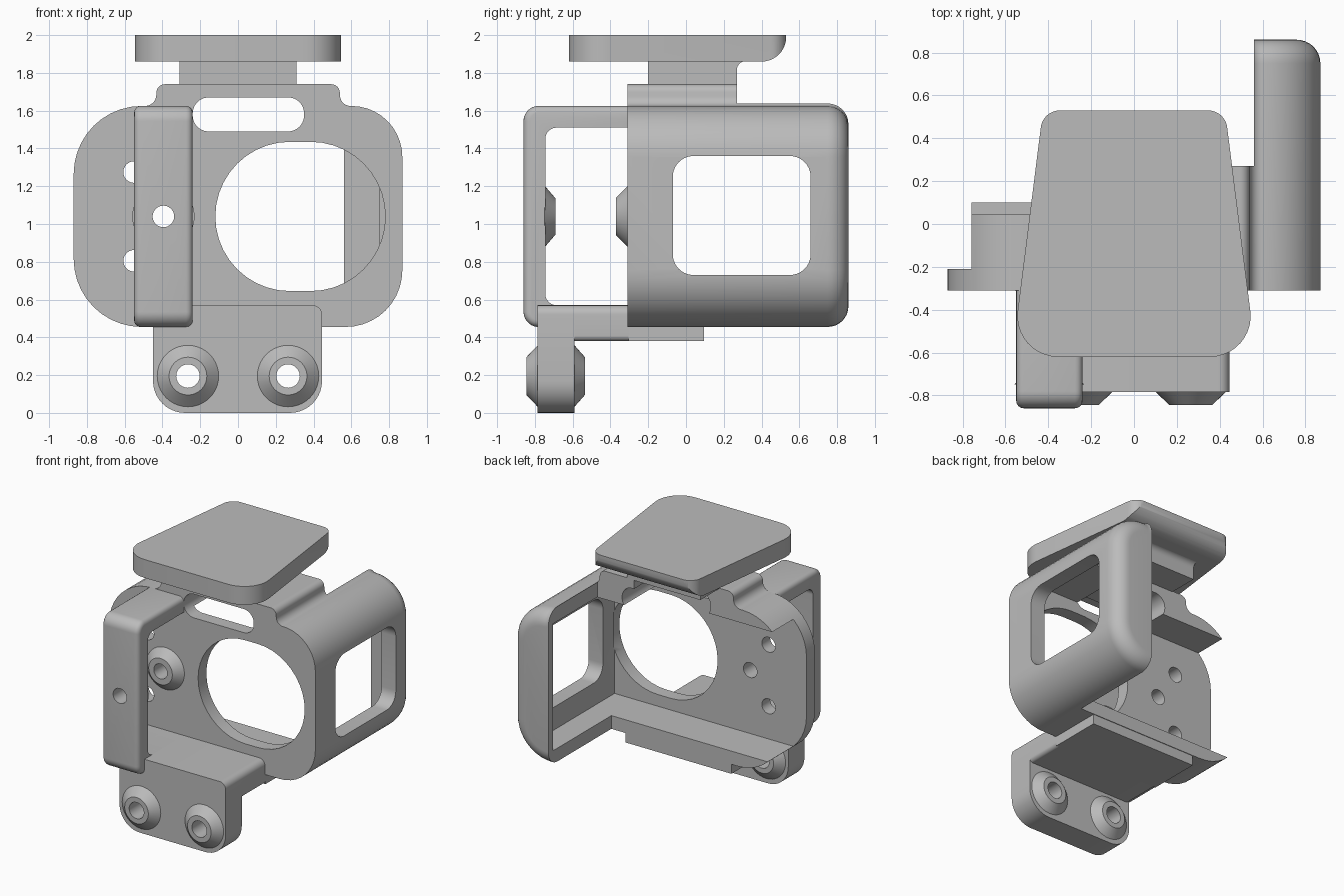
import bpy, bmesh, math
from mathutils import Vector

cube = bpy.data.objects.get("Cube")
if cube:
    bpy.data.objects.remove(cube)

grey = bpy.data.materials.new("plain grey")
grey.use_nodes = True
COLOUR = (0.5, 0.5, 0.5, 1)
grey.diffuse_color = COLOUR
grey.node_tree.nodes["Principled BSDF"].inputs["Base Color"].default_value = COLOUR


def rounded(corners, segs=10):
    """Polygon from (u, v, radius) corners, each filleted."""
    pts, n = [], len(corners)
    for i, (u, v, r) in enumerate(corners):
        p = Vector((u, v))
        if r <= 0:
            pts.append(p)
            continue
        a = (Vector(corners[i - 1][:2]) - p).normalized()
        b = (Vector(corners[(i + 1) % n][:2]) - p).normalized()
        half = a.angle(b) / 2
        mid = p + (a + b).normalized() * r / math.sin(half)
        start = p + a * r / math.tan(half) - mid
        end = p + b * r / math.tan(half) - mid
        for k in range(segs + 1):
            t = k / segs
            d = start * (1 - t) + end * t
            sweep = 2 * (math.pi / 2 - half)
            d = (start * math.sin((1 - t) * sweep) + end * math.sin(t * sweep)) / math.sin(sweep)
            pts.append(mid + d)
    return pts


def rect(u0, u1, v0, v1, r=0):
    return rounded([(u0, v0, r), (u1, v0, r), (u1, v1, r), (u0, v1, r)])


def circle(u, v, r, n=40):
    return [Vector((u + r * math.cos(2 * math.pi * k / n),
                    v + r * math.sin(2 * math.pi * k / n))) for k in range(n)]


def loft(name, rings, axis):
    """Closed solid through (position, outline) rings along an axis."""
    place = {"x": lambda t, p: (t, p.x, p.y),
             "y": lambda t, p: (p.x, t, p.y),
             "z": lambda t, p: (p.x, p.y, t)}[axis]
    bm = bmesh.new()
    loops = [[bm.verts.new(place(t, p)) for p in pts] for t, pts in rings]
    for low, high in zip(loops, loops[1:]):
        for i in range(len(low)):
            bm.faces.new((low[i - 1], low[i], high[i], high[i - 1]))
    bm.faces.new(loops[0])
    bm.faces.new(loops[-1])
    bmesh.ops.recalc_face_normals(bm, faces=bm.faces)
    mesh = bpy.data.meshes.new(name)
    bm.to_mesh(mesh)
    bm.free()
    mesh.materials.append(grey)
    ob = bpy.data.objects.new(name, mesh)
    bpy.context.collection.objects.link(ob)
    return ob


def prism(name, pts, axis, a, b):
    return loft(name, [(a, pts), (b, pts)], axis)


def box(x0, x1, y0, y1, z0, z1):
    return prism("cutter", rect(x0, x1, y0, y1), "z", z0, z1)


def apply(ob, mod):
    bpy.context.view_layer.objects.active = ob
    bpy.ops.object.modifier_apply(modifier=mod.name)


def combine(ob, other, operation="DIFFERENCE"):
    mod = ob.modifiers.new("combine", "BOOLEAN")
    mod.operation, mod.solver, mod.object = operation, "EXACT", other
    apply(ob, mod)
    bpy.data.objects.remove(other)


def drill(ob, x, z, r=0.057, y0=-1, y1=1):
    combine(ob, prism("cutter", circle(x, z, r), "y", y0, y1))


def boss(name, x, z, y0, y1, r0, r1, hole):
    ob = loft(name, [(y0, circle(x, z, r0)), (y1, circle(x, z, r1))], "y")
    drill(ob, x, z, hole)
    return ob


# Cage body: one outline run backwards, with a rounded rear edge
def outline(d):
    top, right = 1.625 - d, 0.87 - d
    return rounded([(-0.87, 0.455 + d, 0.36), (right, 0.455 + d, 0.3 - d),
                    (right, top, 0.27 - d), (0.545, top, 0.055),
                    (0.535, 1.74 - d, 0.045), (-0.43, 1.74 - d, 0.045),
                    (-0.435, top, 0.06), (-0.87, top, 0.36)])


R = 0.11
rings = [(-0.31, outline(0))]
for k in range(9):
    a = k / 8 * math.pi / 2
    rings.append((0.86 - R + R * math.sin(a), outline(R - R * math.cos(a))))
body = loft("cage_body", rings, "y")

# Hollow the cage and trim the rear, leaving the side arm
for cutter in (box(-2, 0.75, -0.21, 0.805, 0.556, 1.525),
               box(-2, 0.56, 0.10, 2, 0.3, 1.1),
               box(-2, 0.56, 0.27, 2, 1, 2),
               box(-2, 0.25, 0.045, 2, 1, 2),
               box(-2, -0.76, -0.21, 2, 0.3, 2)):
    combine(body, cutter)

# Openings: lens, top slot, screw holes, side window
combine(body, prism("cutter", rect(-0.12, 0.78, 0.645, 1.435, 0.3949), "y", -1, -0.2))
combine(body, prism("cutter", rect(-0.24, 0.35, 1.49, 1.67, 0.085), "y", -1, 0.5))
for x, z in ((-0.55, 1.275), (-0.395, 1.04), (-0.55, 0.805)):
    drill(body, x, z, y1=0)
combine(body, prism("cutter", rect(-0.07, 0.66, 0.73, 1.36, 0.11), "x", 0.6, 1))

# Front guard loop
guard = prism("front_guard", rect(-0.86, -0.22, 0.455, 1.625, 0.08), "x", -0.55, -0.24)
mod = guard.modifiers.new("edge", "BEVEL")
mod.width, mod.segments, mod.angle_limit = 0.035, 4, math.radians(40)
apply(guard, mod)
combine(guard, prism("cutter", rect(-0.745, 0.1, 0.57, 1.51, 0.06), "x", -1, 0))
drill(guard, -0.395, 1.04)
boss("guard_boss", -0.395, 1.04, -0.75, -0.69, 0.165, 0.095, 0.057)
boss("plate_boss", -0.395, 1.04, -0.305, -0.37, 0.165, 0.1, 0.057)

# Lower mount: drop block, shelf and tongue under the floor
mount = prism("mount_block", rounded([(-0.45, 0, 0.17), (0.445, 0, 0.17),
                                      (0.445, 0.57, 0.05), (-0.45, 0.57, 0.05)]),
              "y", -0.785, -0.59)
shelf = prism("mount_shelf", rounded([(-0.45, 0.38, 0.03), (0.445, 0.38, 0.03),
                                      (0.445, 0.57, 0.05), (-0.45, 0.57, 0.05)]),
              "y", -0.6, -0.3)
tongue = prism("mount_tongue", rect(-0.45, 0.445, 0.38, 0.46), "y", -0.305, 0.095)
for side, x in (("right", -0.265), ("left", 0.265)):
    drill(mount, x, 0.195, 0.062)
    boss(side + "_front_boss", x, 0.195, -0.78, -0.845, 0.168, 0.1, 0.062)
    boss(side + "_rear_boss", x, 0.195, -0.595, -0.535, 0.168, 0.1, 0.062)

# Neck and top pad
prism("neck", rounded([(-0.2, 1.735, 0), (0.27, 1.735, 0), (0.27, 1.862, 0.045),
                       (0.33, 1.862, 0), (0.33, 1.87, 0), (-0.2, 1.87, 0)]),
      "x", -0.31, 0.31)
pad = prism("top_pad", rounded([(-0.57, -0.62, 0.19), (0.57, -0.62, 0.19),
                                (0.425, 0.53, 0.09), (-0.425, 0.53, 0.09)]),
            "z", 1.86, 2)
combine(pad, prism("cutter", rounded([(-1, 1.8, 0), (0.4, 1.8, 0), (0.4, 1.86, 0),
                                      (0.53, 1.86, 0.129), (0.53, 2.1, 0), (-1, 2.1, 0)]),
                   "x", -1, 1), "INTERSECT")

# Smooth curved faces, keep edges crisp
bpy.ops.object.select_all(action="DESELECT")
for ob in bpy.context.collection.objects:
    if ob.type == "MESH" and grey.name in ob.data.materials:
        ob.select_set(True)
        bpy.context.view_layer.objects.active = ob
bpy.ops.object.shade_smooth_by_angle(angle=math.radians(30))
